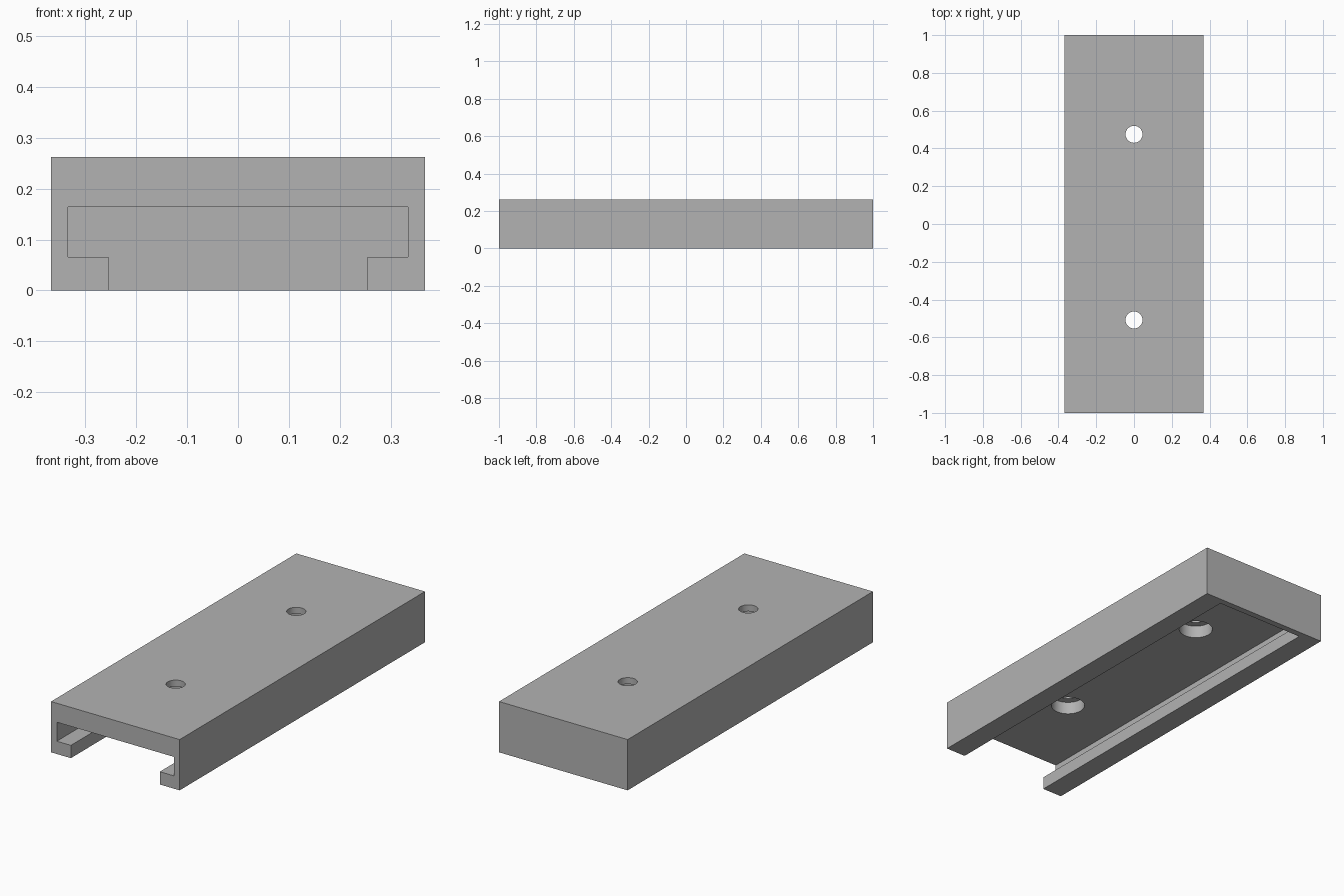
import bpy
import bmesh

cube = bpy.data.objects.get("Cube")
if cube:
    bpy.data.objects.remove(cube, do_unlink=True)

# Overall sizes
HALF_W, HALF_L, HEIGHT = 0.367, 1.0, 0.262
WALL = 0.033
LIP_X, LIP_TOP, SLOT_TOP = 0.254, 0.066, 0.164
HOLE_Y = (-0.508, 0.475)

grey = bpy.data.materials.new("plain grey")
grey.use_nodes = True
colour = (0.45, 0.45, 0.45, 1)
grey.diffuse_color = colour
grey.node_tree.nodes["Principled BSDF"].inputs["Base Color"].default_value = colour


def extrude_profile(name, half, y0, y1):
    """Mirror a half outline (x, z) and extrude it along y."""
    outline = half + [(-x, z) for x, z in reversed(half)]
    bm = bmesh.new()
    face = bm.faces.new([bm.verts.new((x, y0, z)) for x, z in outline])
    new = bmesh.ops.extrude_face_region(bm, geom=[face])["geom"]
    moved = [v for v in new if isinstance(v, bmesh.types.BMVert)]
    bmesh.ops.translate(bm, verts=moved, vec=(0, y1 - y0, 0))
    bmesh.ops.recalc_face_normals(bm, faces=bm.faces)
    mesh = bpy.data.meshes.new(name)
    bm.to_mesh(mesh)
    bm.free()
    obj = bpy.data.objects.new(name, mesh)
    bpy.context.collection.objects.link(obj)
    return obj


def cylinder(name, radius, y, z0, z1):
    bpy.ops.mesh.primitive_cylinder_add(
        vertices=48, radius=radius, depth=z1 - z0, location=(0, y, (z0 + z1) / 2))
    obj = bpy.context.object
    obj.name = name
    return obj


# Solid block
body = extrude_profile("slide_mount_body", [(HALF_W, 0), (HALF_W, HEIGHT)], -HALF_L, HALF_L)
body.data.materials.append(grey)

# T-shaped channel, open at the front and closed by the back wall
inner_x = HALF_W - WALL
cutters = [extrude_profile(
    "channel_cutter",
    [(LIP_X, -0.1), (LIP_X, LIP_TOP), (inner_x, LIP_TOP), (inner_x, SLOT_TOP)],
    -HALF_L - 0.1, HALF_L - WALL)]

# Screw holes with wide counterbores underneath
for y in HOLE_Y:
    cutters.append(cylinder("counterbore_cutter", 0.082, y, 0.12, HEIGHT - WALL))
    cutters.append(cylinder("screw_hole_cutter", 0.045, y, 0.12, HEIGHT + 0.1))

bpy.ops.object.select_all(action='DESELECT')
body.select_set(True)
bpy.context.view_layer.objects.active = body
for cutter in cutters:
    cutter.hide_render = True
    mod = body.modifiers.new("cut", 'BOOLEAN')
    mod.operation = 'DIFFERENCE'
    mod.solver = 'EXACT'
    mod.object = cutter
    bpy.ops.object.modifier_apply(modifier=mod.name)
for cutter in cutters:
    bpy.data.objects.remove(cutter, do_unlink=True)

bpy.ops.object.shade_smooth_by_angle(angle=0.6)
